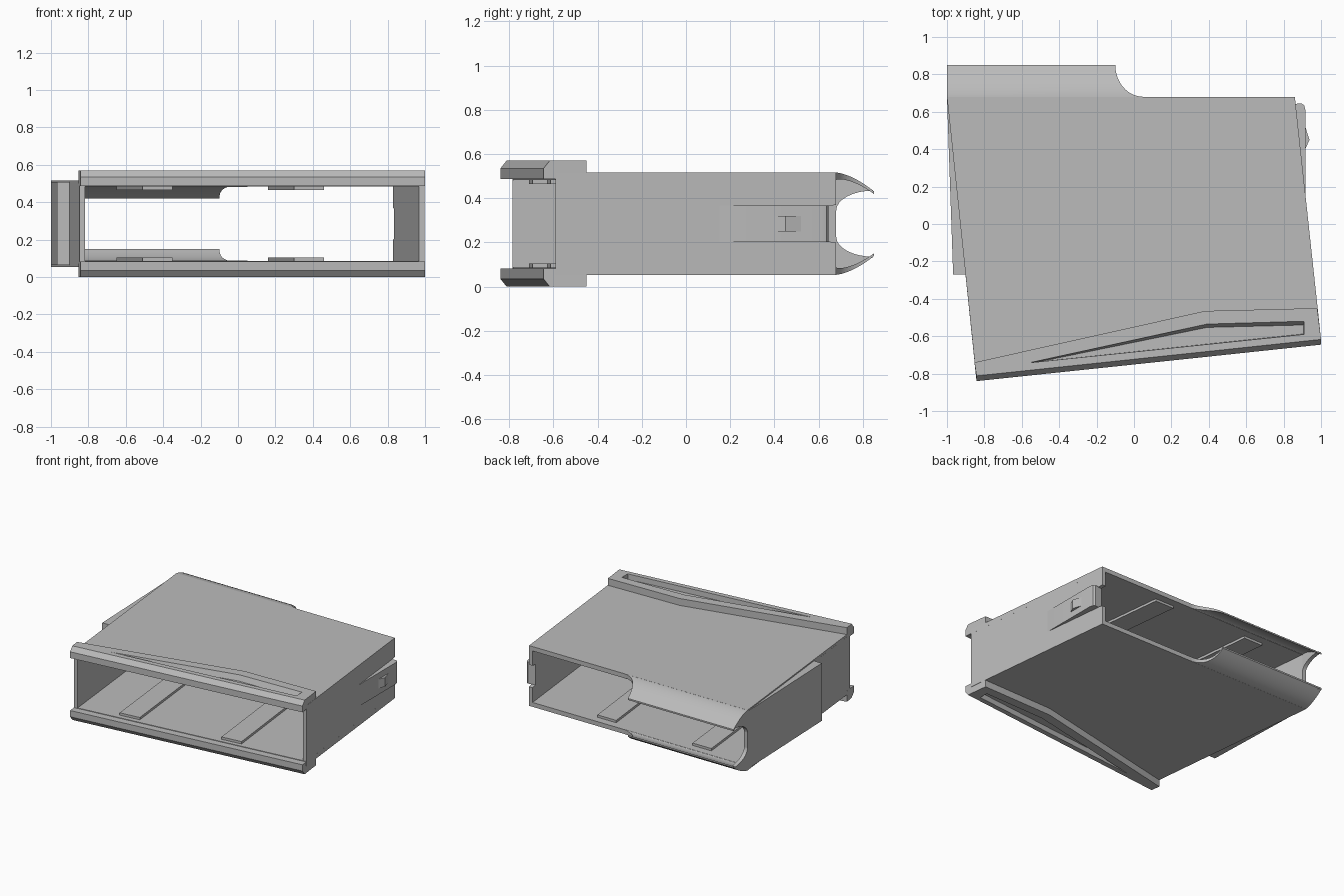
import bpy, bmesh, math

if "Cube" in bpy.data.objects:
    bpy.data.objects.remove(bpy.data.objects["Cube"], do_unlink=True)

MID = 0.285                       # height of the symmetry plane
OUT, INN, LIP = 0.232, 0.198, 0.285   # half heights of shell and lip
WALL = 0.03

grey = bpy.data.materials.new("plain grey")
grey.use_nodes = True
grey.diffuse_color = (0.5, 0.5, 0.5, 1)
grey.node_tree.nodes["Principled BSDF"].inputs["Base Color"].default_value = (0.5, 0.5, 0.5, 1)


def loft(name, sections, mirror=False):
    """Skin equal-length rings of points and cap both ends."""
    bm = bmesh.new()
    rings = [[bm.verts.new(p) for p in s] for s in sections]
    n = len(rings[0])
    for a, b in zip(rings, rings[1:]):
        for i in range(n):
            j = (i + 1) % n
            bm.faces.new((a[i], a[j], b[j], b[i]))
    bm.faces.new(rings[0])
    bm.faces.new(rings[-1])
    bmesh.ops.recalc_face_normals(bm, faces=bm.faces)
    me = bpy.data.meshes.new(name)
    bm.to_mesh(me)
    bm.free()
    me.materials.append(grey)
    ob = bpy.data.objects.new(name, me)
    ob.location.z = MID
    bpy.context.collection.objects.link(ob)
    if mirror:
        m = ob.modifiers.new("Mirror", 'MIRROR')
        m.use_axis = (False, False, True)
    return ob


def plan(name, pts, z0, z1, mirror=False):
    return loft(name, [[(x, y, z) for x, y in pts] for z in (z0, z1)], mirror)


def side(name, pts, edge, thick, mirror=False):
    """Extrude a (y, z) outline sideways along a slanted wall line."""
    return loft(name, [[(edge(y) + d, y, z) for y, z in pts] for d in (0, thick)], mirror)


def right_edge(y):
    return 0.86 + (0.68 - y) * 0.1077


def left_edge(y):
    return max(-1, -0.845 - (y + 0.81) * 0.104)


# top and bottom panels
plan("panel", [(-0.847, -0.785), (0.997, -0.59), (0.86, 0.68), (-1, 0.68)], INN, OUT, True)

# side walls; the one on +x has a notch for the clip
side("left_wall", [(-0.785, -0.215), (-0.785, 0.215), (0.68, 0.215), (0.68, -0.215)],
     left_edge, WALL)
side("right_wall", [(-0.59, -0.215), (-0.59, 0.215), (0.68, 0.215), (0.68, 0.085),
                    (0.64, 0.08), (0.64, -0.08), (0.68, -0.085), (0.68, -0.215)],
     right_edge, -WALL)

# wedge on the outside of the left wall
plan("wall_wedge", [(-1, 0.68), (-0.967, -0.27), (-0.89, -0.27), (-0.98, 0.68)], -0.222, 0.222)


# curved rear tongues with a concave inner corner
def drop(y):
    return 0.085 * (max(0, y - 0.67) / 0.18) ** 1.7


stations = []
STEPS = 14
for i in range(STEPS + 1):
    a = math.pi / 2 * i / STEPS
    y = 0.85 - 0.17 * math.cos(a)
    x = 0.05 - 0.15 * math.sin(a)
    top = OUT - drop(y)
    low = top - 0.034 + 0.022 * i / STEPS
    stations.append([(-1, y, top), (x, y, top), (x, y, low), (-1, y, low)])
loft("rear_tongue", stations, True)

# cheeks joining the tongue to the left wall
arc = [(0.85 - 0.17 * math.cos(t), 0.06 + 0.09 * math.sin(t))
       for t in [math.pi / 2 * i / 8 for i in range(9)]]
roof = [(y, OUT - drop(y) - 0.006) for y, z in reversed(arc)]
side("tongue_cheek", arc + roof[1:], lambda y: -1, WALL, True)

# thick front lips with a chamfered outer edge
sections = []
for xf, front, xb, back in ((-0.842, -0.84, -0.853, -0.74), (0.38, -0.711, 0.38, -0.465),
                            (1.0, -0.645, 0.98, -0.45)):
    sections.append([(xb, back, 0.202), (xf, front, 0.202), (xf, front, 0.25),
                     (xf, front + 0.028, LIP), (xb, back, LIP)])
lip = loft("front_lip", sections)

# tapering pocket with a sloped rear side, cut into the lip
rim = [(-0.56, -0.742), (0.91, -0.59), (0.91, -0.52), (0.39, -0.535)]
bed = [(-0.5, -0.735), (0.905, -0.588), (0.905, -0.54), (0.39, -0.553)]
cutter = loft("pocket_cutter", [[(x, y, z) for x, y in p]
                                for p, z in ((bed, 0.245), (rim, LIP), (rim, LIP + 0.02))])
cut = lip.modifiers.new("Pocket", 'BOOLEAN')
cut.operation = 'DIFFERENCE'
cut.solver = 'EXACT'
cut.object = cutter
dg = bpy.context.evaluated_depsgraph_get()
lip.data = bpy.data.meshes.new_from_object(lip.evaluated_get(dg))
lip.modifiers.clear()
bpy.data.objects.remove(cutter, do_unlink=True)
lip.modifiers.new("Mirror", 'MIRROR').use_axis = (False, False, True)

# low guide ribs inside, parallel to the walls
for name, x in (("left_guide_rib", -0.51), ("right_guide_rib", 0.30)):
    f = -0.71 + 0.1 * (x + 0.5)
    plan(name, [(x, f), (x + 0.16, f + 0.017), (x + 0.02, 0.62), (x - 0.14, 0.62)],
         0.18, INN + 0.01, True)

# clip tab with a small ridge
plan("clip_tab", [(0.838, 0.64), (0.895, 0.645), (0.91, 0.635), (0.916, 0.61),
                  (0.917, 0.1), (0.9, 0.1)], -0.083, 0.083)
plan("clip_ridge", [(0.905, 0.53), (0.916, 0.52), (0.938, 0.45), (0.916, 0.4), (0.905, 0.4)],
     -0.035, 0.035)

# smooth the curved parts, keep edges sharp
bpy.ops.object.select_all(action='DESELECT')
for ob in bpy.context.collection.objects:
    if ob.type == 'MESH' and ob.data.materials and ob.data.materials[0] == grey:
        ob.select_set(True)
        bpy.context.view_layer.objects.active = ob
bpy.ops.object.shade_smooth_by_angle(angle=math.radians(30))
